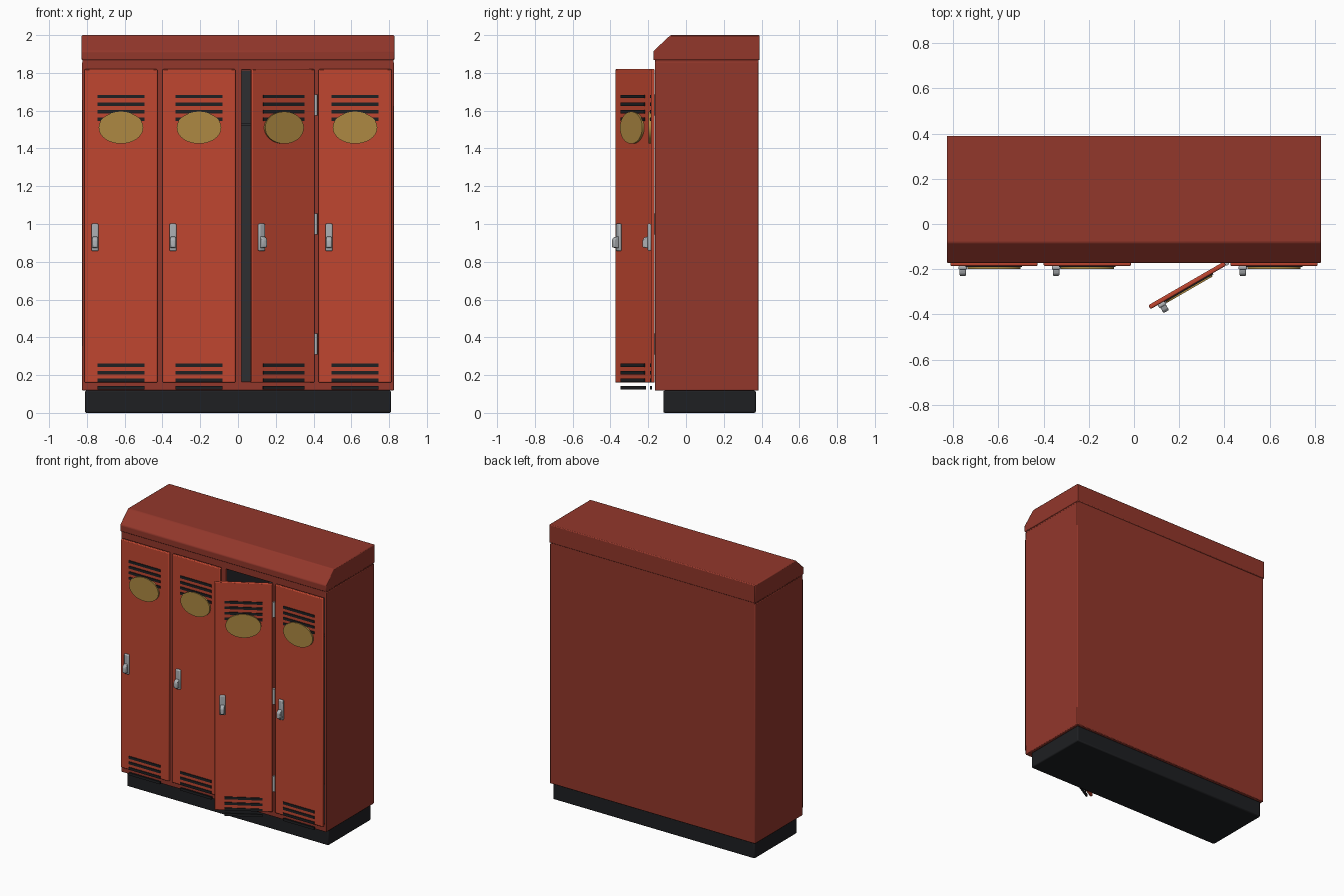
import bpy, bmesh, math
from mathutils import Matrix, Vector

if "Cube" in bpy.data.objects:
    bpy.data.objects.remove(bpy.data.objects["Cube"])


def material(name, rgb):
    m = bpy.data.materials.new(name)
    m.diffuse_color = (*rgb, 1)
    m.use_nodes = True
    m.node_tree.nodes["Principled BSDF"].inputs["Base Color"].default_value = m.diffuse_color
    return m


BODY = material("body_red", (0.29, 0.038, 0.024))
DOOR = material("door_red", (0.53, 0.062, 0.03))
DARK = material("black_base", (0.013, 0.014, 0.016))
INNER = material("interior_grey", (0.027, 0.028, 0.031))
GOLD = material("brass", (0.42, 0.25, 0.055))
STEEL = material("steel", (0.42, 0.44, 0.46))


def finish(bm, name, mat, bevel=0.0, segments=2, xf=None):
    bmesh.ops.recalc_face_normals(bm, faces=bm.faces)
    me = bpy.data.meshes.new(name)
    bm.to_mesh(me)
    bm.free()
    me.materials.append(mat)
    ob = bpy.data.objects.new(name, me)
    bpy.context.collection.objects.link(ob)
    if xf is not None:
        ob.matrix_world = xf
    if bevel:
        mod = ob.modifiers.new("bevel", "BEVEL")
        mod.width, mod.segments = bevel, segments
        mod.limit_method = "ANGLE"
    bpy.context.view_layer.objects.active = ob
    ob.select_set(True)
    bpy.ops.object.shade_smooth_by_angle(angle=math.radians(35))
    ob.select_set(False)
    return ob


def box(name, x, y, z, mat, bevel=0.0, xf=None, open_front=False):
    """Box from (min, max) pairs."""
    bm = bmesh.new()
    size = Vector((x[1] - x[0], y[1] - y[0], z[1] - z[0]))
    mid = Vector((x[0] + x[1], y[0] + y[1], z[0] + z[1])) / 2
    bmesh.ops.create_cube(bm, size=1, matrix=Matrix.Translation(mid) @ Matrix.Diagonal((*size, 1)))
    if open_front:
        front = [f for f in bm.faces if f.calc_center_median().y < y[0] + 1e-4]
        bmesh.ops.delete(bm, geom=front, context="FACES_ONLY")
    ob = finish(bm, name, mat, bevel, xf=xf)
    return ob


def cylinder(name, mat, matrix, depth, sides, xf=None, bevel=0.0):
    bm = bmesh.new()
    bmesh.ops.create_cone(bm, cap_ends=True, segments=sides, radius1=1, radius2=1,
                          depth=depth, matrix=matrix)
    return finish(bm, name, mat, bevel, xf=xf)


def extrude_profile(name, points, x0, x1, mat, bevel=0.0, xf=None):
    """Extrude a (y, z) outline along x."""
    bm = bmesh.new()
    face = bm.faces.new([bm.verts.new((x0, y, z)) for y, z in points])
    new = bmesh.ops.extrude_face_region(bm, geom=[face])["geom"]
    bmesh.ops.translate(bm, vec=(x1 - x0, 0, 0),
                        verts=[v for v in new if isinstance(v, bmesh.types.BMVert)])
    return finish(bm, name, mat, bevel, xf=xf)


FRONT, BACK = -0.165, 0.385
PITCH, HALF = 0.413, 0.193
centres = [PITCH * (i - 1.5) for i in range(4)]
bay = HALF - 0.005

# base and sloped top cap
box("base_plinth", (-0.81, 0.81), (-0.12, 0.37), (0, 0.118), DARK, 0.008)
extrude_profile("top_cap", [(-0.173, 1.867), (-0.173, 1.915), (-0.082, 2.0), (0.39, 2.0), (0.39, 1.867)],
                -0.828, 0.828, BODY, 0.006)

# carcass panels
box("left_side", (-0.825, centres[0] - bay), (FRONT, BACK), (0.118, 1.86), BODY, 0.005)
box("right_side", (centres[3] + bay, 0.825), (FRONT, BACK), (0.118, 1.86), BODY, 0.005)
box("back_panel", (-0.823, 0.823), (0.365, BACK), (0.118, 1.86), BODY, 0.004)
box("bottom_panel", (-0.823, 0.823), (FRONT, BACK), (0.118, 0.165), BODY, 0.004)
box("top_panel", (-0.823, 0.823), (FRONT, BACK), (1.815, 1.87), BODY, 0.004)
for i in range(3):
    box(f"divider_{i + 1}", (centres[i] + bay, centres[i + 1] - bay), (FRONT, 0.37),
        (0.16, 1.82), BODY)

for i, c in enumerate(centres):
    n = i + 1
    # dark compartment liner and hat shelf
    box(f"compartment_{n}", (c - bay + 0.001, c + bay - 0.001), (FRONT + 0.012, 0.36),
        (0.167, 1.813), INNER, open_front=True)
    box(f"shelf_{n}", (c - bay, c + bay), (-0.13, 0.36), (1.518, 1.534), INNER)

    # third door swings open around its right edge
    xf = Matrix.Identity(4)
    if i == 2:
        pivot = Matrix.Translation((c + HALF, -0.17, 0))
        xf = pivot @ Matrix.Rotation(math.radians(30), 4, "Z") @ pivot.inverted()

    box(f"door_{n}", (c - HALF, c + HALF), (-0.186, -0.166), (0.16, 1.82), DOOR, 0.006, xf)

    # louvre slots, top and bottom
    for label, z0 in (("upper", 1.555), ("lower", 0.133)):
        for k in range(4):
            z = z0 + 0.04 * k
            box(f"{label}_vent_{n}_{k + 1}", (c - 0.125, c + 0.125), (-0.191, -0.179),
                (z - 0.009, z + 0.009), DARK, xf=xf)

    # oval plate
    oval = Matrix.Translation((c, -0.191, 1.51)) @ Matrix.Diagonal((0.118, 1, 0.085, 1)) \
        @ Matrix.Rotation(math.pi / 2, 4, "X")
    cylinder(f"oval_plate_{n}", GOLD, oval, 0.014, 40, xf)

    # handle: mounting plate and hanging lever
    hx = c - 0.138
    box(f"handle_plate_{n}", (hx - 0.019, hx + 0.019), (-0.203, -0.184), (0.857, 1.002),
        STEEL, 0.007, xf)
    extrude_profile(f"handle_lever_{n}",
                    [(-0.2, 0.935), (-0.222, 0.928), (-0.23, 0.915), (-0.23, 0.876), (-0.2, 0.872)],
                    hx - 0.014, hx + 0.014, STEEL, 0.005, xf)

    # hinge barrels
    for k, z in enumerate((0.365, 1.0, 1.63)):
        barrel = Matrix.Translation((c + HALF + 0.011, -0.173, z)) @ Matrix.Diagonal((0.01, 0.01, 1, 1))
        if i == 2:
            cylinder(f"hinge_{k + 1}", STEEL, barrel, 0.11, 16)
